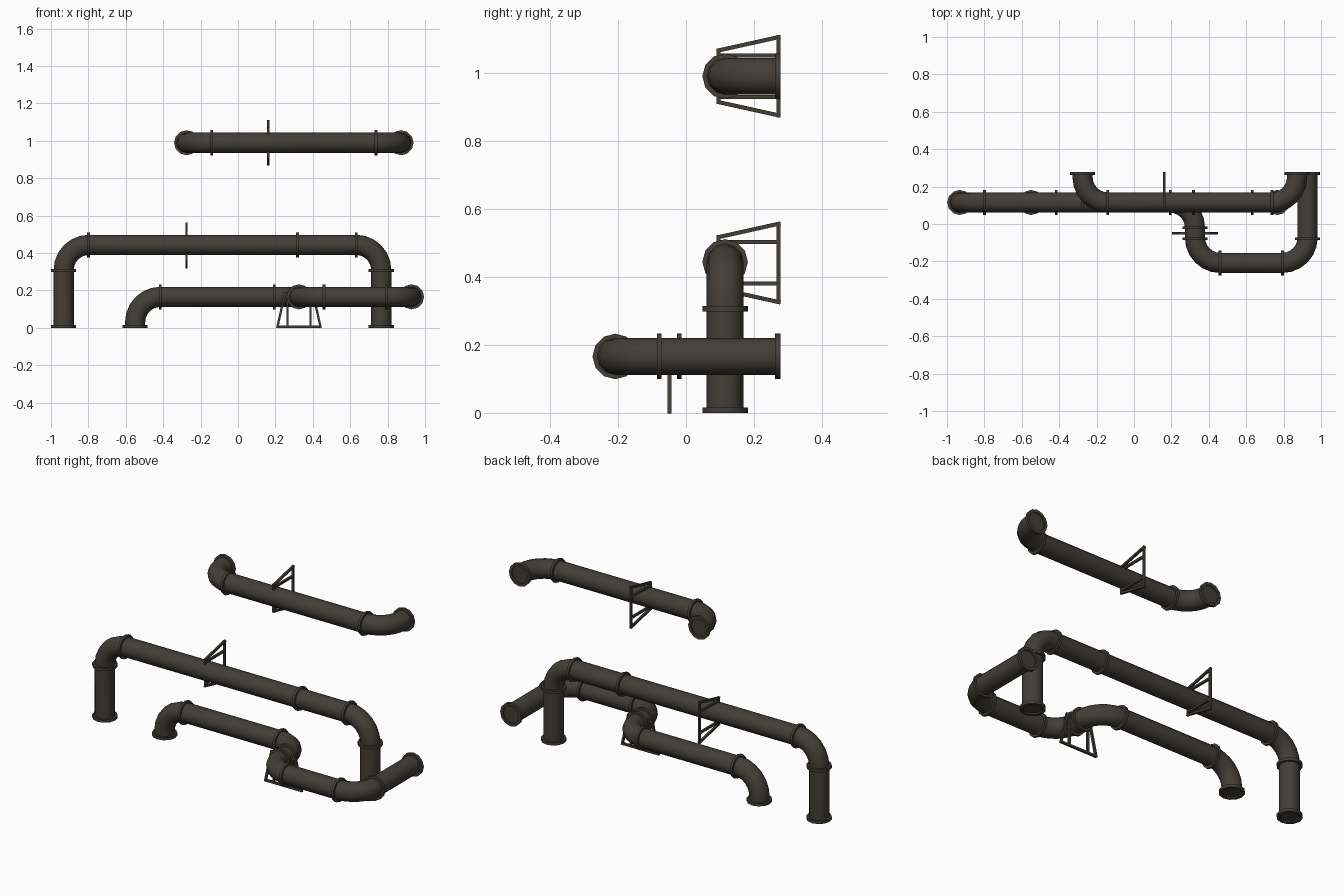
import bpy, bmesh, math
from mathutils import Vector

if "Cube" in bpy.data.objects:
    bpy.data.objects.remove(bpy.data.objects["Cube"])

SIDES, R, COLLAR_R, BEND = 12, 0.054, 0.067, 0.135

metal = bpy.data.materials.new("dark brown metal")
metal.diffuse_color = (0.056, 0.048, 0.037, 1)
metal.use_nodes = True
metal.node_tree.nodes["Principled BSDF"].inputs["Base Color"].default_value = metal.diffuse_color


def finish(name, bm, smooth=True):
    bmesh.ops.recalc_face_normals(bm, faces=bm.faces)
    me = bpy.data.meshes.new(name)
    bm.to_mesh(me)
    bm.free()
    ob = bpy.data.objects.new(name, me)
    bpy.context.collection.objects.link(ob)
    me.materials.append(metal)
    if smooth:
        bpy.ops.object.select_all(action='DESELECT')
        bpy.context.view_layer.objects.active = ob
        ob.select_set(True)
        bpy.ops.object.shade_smooth_by_angle(angle=math.radians(40))
    return ob


def rounded(corners, steps=6):
    """Path with each corner replaced by a quarter-circle elbow: (point, direction)."""
    c = [Vector(p) for p in corners]
    path = [(c[0], (c[1] - c[0]).normalized())]
    for a, b, d in zip(c, c[1:], c[2:]):
        u, v = (b - a).normalized(), (d - b).normalized()
        centre = b - u * BEND + v * BEND
        for i in range(steps + 1):
            t = math.pi / 2 * i / steps
            path.append((centre + (u * math.sin(t) - v * math.cos(t)) * BEND,
                         u * math.cos(t) + v * math.sin(t)))
    path.append((c[-1], (c[-1] - c[-2]).normalized()))
    return path


def pipe(name, corners):
    bm = bmesh.new()
    path = rounded(corners)
    d0 = path[0][1]
    side = Vector((1, 0, 0)) if abs(d0.x) < 0.5 else Vector((0, 0, 1))
    rings = []
    for p, d in path:
        side = d0.rotation_difference(d) @ side
        d0 = d
        other = d.cross(side)
        rings.append([bm.verts.new(p + R * (side * math.cos(a) + other * math.sin(a)))
                      for a in (2 * math.pi * k / SIDES for k in range(SIDES))])
    for r, s in zip(rings, rings[1:]):
        for k in range(SIDES):
            j = (k + 1) % SIDES
            bm.faces.new((r[k], r[j], s[j], s[k]))
    bm.faces.new(rings[0])
    bm.faces.new(rings[-1])
    finish(name, bm)


def collar(name, centre, axis, thick=0.014):
    """Ring around a pipe; also used as an end flange."""
    bm = bmesh.new()
    ax = "xyz".index(axis)
    loops = []
    for r, h in ((0.05, -1), (COLLAR_R, -1), (COLLAR_R, 1), (0.05, 1)):
        ring = []
        for k in range(SIDES):
            a = 2 * math.pi * k / SIDES
            v = Vector(centre)
            v[ax] += h * thick / 2
            v[(ax + 1) % 3] += r * math.cos(a)
            v[(ax + 2) % 3] += r * math.sin(a)
            ring.append(bm.verts.new(v))
        loops.append(ring)
    for i in range(4):
        r, s = loops[i], loops[(i + 1) % 4]
        for k in range(SIDES):
            j = (k + 1) % SIDES
            bm.faces.new((r[k], r[j], s[j], s[k]))
    finish(name, bm)


def bracket(name, place):
    """Trapezoid frame of thin bars; place(across, out, depth) gives the world point."""
    bm = bmesh.new()
    h = 0.006

    def bar(a, b):
        a, b = Vector(a), Vector(b)
        d = (b - a).normalized()
        n = Vector((-d.y, d.x)) * h
        a, b = a - d * h, b + d * h
        lo, hi = [[bm.verts.new(place(p.x, p.y, s)) for p in (a + n, b + n, b - n, a - n)]
                  for s in (-h, h)]
        bm.faces.new(lo)
        bm.faces.new(hi)
        for k in range(4):
            j = (k + 1) % 4
            bm.faces.new((lo[k], lo[j], hi[j], hi[k]))

    bar((-0.115, h), (0.115, h))              # mounting bar
    bar((-0.076, 0.182), (0.076, 0.182))      # far bar
    for s in (-1, 1):
        bar((s * 0.115, h), (s * 0.076, 0.182))   # slanted bars
        bar((s * 0.061, h), (s * 0.061, 0.182))   # straight bars
    finish(name, bm, False)


Y, WALL, E = 0.115, 0.278, 0.008

# Tall arch pipe
ZA = 0.444
pipe("arch_pipe", [(-0.932, Y, E), (-0.932, Y, ZA), (0.766, Y, ZA), (0.766, Y, E)])
for x in (-0.932, 0.766):
    collar("arch_foot_flange", (x, Y, 0.008), 'z', 0.016)
    collar("arch_leg_collar", (x, Y, 0.306), 'z', 0.016)
for x in (-0.799, 0.318, 0.632):
    collar("arch_collar", (x, Y, ZA), 'x')

# Low winding pipe
ZB, XB, YB, XE = 0.166, 0.326, -0.208, 0.928
pipe("winding_pipe", [(-0.55, Y, E), (-0.55, Y, ZB), (XB, Y, ZB), (XB, YB, ZB),
                      (XE, YB, ZB), (XE, WALL - E, ZB)])
collar("winding_foot_flange", (-0.55, Y, 0.008), 'z', 0.016)
collar("winding_end_flange", (XE, WALL - 0.008, ZB), 'y', 0.016)
for x, y in ((-0.415, Y), (0.193, Y), (0.46, YB), (0.794, YB)):
    collar("winding_collar", (x, y, ZB), 'x')
for x, y in ((XB, -0.02), (XB, -0.079), (XE, -0.079)):
    collar("winding_cross_collar", (x, y, ZB), 'y')

# High wall pipe
ZC = 0.99
pipe("wall_pipe", [(-0.275, WALL - E, ZC), (-0.275, Y, ZC), (0.872, Y, ZC), (0.872, WALL - E, ZC)])
for x in (-0.275, 0.872):
    collar("wall_flange", (x, WALL - 0.008, ZC), 'y', 0.016)
for x in (-0.141, 0.738):
    collar("wall_collar", (x, Y, ZC), 'x')

# Support brackets
bracket("arch_bracket", lambda a, o, d: (-0.276 + d, WALL - o, ZA - 0.003 + a))
bracket("wall_bracket", lambda a, o, d: (0.162 + d, WALL - o, ZC + a))
bracket("floor_bracket", lambda a, o, d: (XB + a, -0.049 + d, o))
